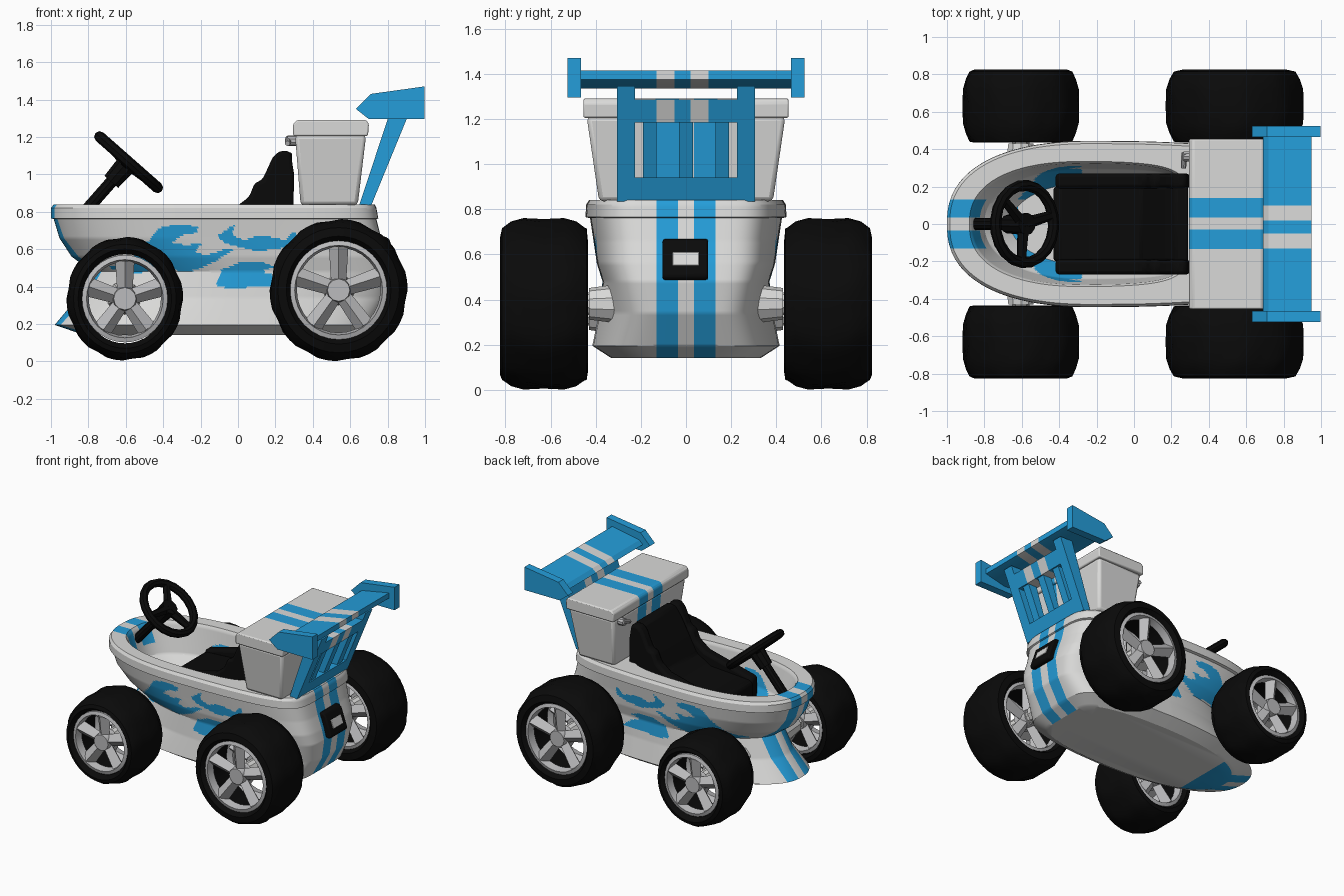
import bpy, bmesh, math
from mathutils import Vector, Matrix

if "Cube" in bpy.data.objects:
    bpy.data.objects.remove(bpy.data.objects["Cube"])


def material(name, rgb):
    m = bpy.data.materials.new(name)
    m.diffuse_color = (*rgb, 1)
    m.use_nodes = True
    m.node_tree.nodes["Principled BSDF"].inputs["Base Color"].default_value = m.diffuse_color
    return m


WHITE = material("porcelain white", (0.70, 0.70, 0.69))
BLUE = material("racing blue", (0.018, 0.34, 0.70))
BLACK = material("black", (0.003, 0.003, 0.003))
SILVER = material("silver", (0.50, 0.50, 0.51))


def make(name, bm, mats, bevel=0, mirror=False, angle=30):
    bmesh.ops.recalc_face_normals(bm, faces=bm.faces)
    me = bpy.data.meshes.new(name)
    bm.to_mesh(me)
    bm.free()
    for m in mats:
        me.materials.append(m)
    ob = bpy.data.objects.new(name, me)
    bpy.context.collection.objects.link(ob)
    bpy.ops.object.select_all(action='DESELECT')
    ob.select_set(True)
    bpy.context.view_layer.objects.active = ob
    bpy.ops.object.shade_smooth_by_angle(angle=math.radians(angle))
    if bevel:
        b = ob.modifiers.new("bevel", 'BEVEL')
        b.width, b.segments, b.limit_method = bevel, 2, 'ANGLE'
    if mirror:
        ob.modifiers.new("mirror", 'MIRROR').use_axis = (False, True, False)
    return ob


def cut(bm, axis, values):
    no = Vector((axis == 'x', axis == 'y', axis == 'z'))
    for v in values:
        bmesh.ops.bisect_plane(bm, geom=bm.verts[:] + bm.edges[:] + bm.faces[:],
                               plane_co=no * v, plane_no=no, dist=1e-5)


def paint(bm, rule):
    bmesh.ops.recalc_face_normals(bm, faces=bm.faces)
    for f in bm.faces:
        f.material_index = int(rule(f.calc_center_median(), f.normal))


def stripes(bm, bands):
    cut(bm, 'y', [v for b in bands for v in b])
    paint(bm, lambda c, n: any(a < c.y < b for a, b in bands))


def prism(bm, pts, y0, y1):
    """Extrude an (x, z) outline from y0 to y1."""
    a = [bm.verts.new((x, y0, z)) for x, z in pts]
    b = [bm.verts.new((x, y1, z)) for x, z in pts]
    n = len(pts)
    bm.faces.new(a)
    bm.faces.new(b)
    for i in range(n):
        bm.faces.new((a[i], a[(i + 1) % n], b[(i + 1) % n], b[i]))


def rod(bm, p0, p1, r0, r1=None, segs=10):
    p0, p1 = Vector(p0), Vector(p1)
    d = p1 - p0
    rot = d.to_track_quat('Z', 'Y').to_matrix().to_4x4()
    bmesh.ops.create_cone(bm, cap_ends=True, segments=segs, radius1=r0,
                          radius2=r0 if r1 is None else r1, depth=d.length,
                          matrix=Matrix.Translation((p0 + p1) / 2) @ rot)


def lathe(bm, prof, cx=0, cz=0, zs=1, segs=32, tread=None):
    """Turn a closed (radius, y) profile about a y axis; tread = (first, last, middle y)."""
    rings = []
    for i in range(segs):
        ring = []
        for k, (r, y) in enumerate(prof):
            a = 2 * math.pi * i / segs
            if tread and tread[0] <= k <= tread[1]:
                a += 1.3 * abs(y - tread[2])
                r *= 0.978 if (i // 2) % 2 else 1
            ring.append(bm.verts.new((cx + r * math.cos(a), y, cz + zs * r * math.sin(a))))
        rings.append(ring)
    n = len(prof)
    for i in range(segs):
        p, q = rings[i], rings[(i + 1) % segs]
        for k in range(n):
            bm.faces.new((p[k], p[(k + 1) % n], q[(k + 1) % n], q[k]))


# ---- hull: horizontal outlines lofted from the foot, over the rim, down into the bowl
N = 190


def outline(z, xf, xb, w, wb, xm, n):
    pts = []
    for i in range(81):
        a = i / 80 * math.pi / 2
        c, s = max(0, math.cos(a)), math.sin(a)
        pts.append((xm - (xm - xf) * c ** (2 / n), w * s ** (2 / n)))
    for i in range(1, 121):
        a = i / 120 * math.pi / 2
        u, v = math.sin(a) ** (1 / 3), max(0, math.cos(a)) ** (1 / 3)
        pts.append((xm + (xb - xm) * u, v * (w + (wb - w) * u * u) if i < 120 else 0))
    acc = [0]
    for p, q in zip(pts, pts[1:]):
        acc.append(acc[-1] + math.dist(p, q))
    half, j = [], 0
    for i in range(N + 1):
        t = acc[-1] * i / N
        while j < len(acc) - 2 and acc[j + 1] < t:
            j += 1
        f = (t - acc[j]) / (acc[j + 1] - acc[j])
        half.append([pts[j][k] + f * (pts[j + 1][k] - pts[j][k]) for k in (0, 1)])
    half[0][1] = half[-1][1] = 0
    ring = half + [(x, -y) for x, y in half[-2:0:-1]]
    return [(x, y, z) for x, y in ring]


# height, front x, back x, half width, half width at back, x of widest point, nose roundness
KEYS = [(.14, -.82, .63, .33, .26, 0, 2.3), (.195, -.98, .72, .415, .33, 0, 2.3),
        (.34, -.86, .80, .385, .29, 0, 2.0), (.48, -.78, .82, .37, .33, 0, 2.0),
        (.56, -.89, .80, .395, .36, -.1, 2.1), (.66, -.955, .765, .41, .37, -.2, 2.3),
        (.76, -.985, .74, .425, .38, -.2, 2.4), (.765, -1.0, .75, .445, .40, -.2, 2.4),
        (.82, -1.0, .74, .443, .40, -.2, 2.4), (.84, -.985, .73, .43, .385, -.2, 2.4),
        (.84, -.88, .29, .335, .30, -.25, 2.4), (.82, -.865, .28, .325, .29, -.25, 2.4),
        (.62, -.80, .27, .295, .28, -.25, 2.2), (.50, -.66, .25, .22, .22, -.25, 2.0)]
rows = [KEYS[0]]
for a, b in zip(KEYS, KEYS[1:]):
    steps = max(1, round(abs(b[0] - a[0]) / .01))
    rows += [[p + (q - p) * s / steps for p, q in zip(a, b)] for s in range(1, steps + 1)]

bm = bmesh.new()
rings = [[bm.verts.new(p) for p in outline(*r)] for r in rows]
for a, b in zip(rings, rings[1:]):
    for i in range(2 * N):
        j = (i + 1) % (2 * N)
        bm.faces.new((a[i], a[j], b[j], b[i]))
bm.faces.new(rings[0])
bm.faces.new(rings[-1])

# flame outlines on the flanks, as (x, z)
FLAMES = [
    [(-.70, .50), (-.58, .54), (-.49, .63), (-.42, .71), (-.34, .735), (-.21, .72), (-.22, .69),
     (-.31, .67), (-.35, .635), (-.28, .62), (-.19, .635), (-.23, .59), (-.18, .565),
     (-.07, .60), (-.02, .60), (-.12, .535), (-.20, .50), (-.25, .48), (-.40, .49), (-.55, .47)],
    [(-.11, .67), (-.02, .73), (-.03, .675), (.03, .65), (.12, .675), (.25, .65), (.31, .70),
     (.31, .635), (.22, .60), (.09, .59), (0, .615), (-.07, .63)],
    [(-.115, .405), (-.09, .49), (0, .525), (.12, .535), (.20, .505), (.12, .48), (.20, .46),
     (.28, .40), (.04, .395), (-.04, .385)]]


def inside(x, z, poly):
    hit = False
    for (x0, z0), (x1, z1) in zip(poly, poly[1:] + poly[:1]):
        if (z0 > z) != (z1 > z) and x < x0 + (z - z0) * (x1 - x0) / (z1 - z0):
            hit = not hit
    return hit


def hull_rule(c, n):
    bowl = n.x * (c.x + .2) + n.y * c.y < 0 and c.z > .5 and c.x < .4
    if c.z < .141:
        return c.x < -.62
    if abs(c.y) < .13:
        return abs(c.y) > .036 and (c.x < -.62 or c.x > .5) and not (bowl and c.z < .7)
    if bowl:
        return c.x < -.28 and inside(c.x, c.z, FLAMES[0])
    return c.z > .2 and any(inside(c.x, c.z, f) for f in FLAMES)


cut(bm, 'y', (-.13, -.036, .036, .13))
cut(bm, 'x', (-.62, .5))
paint(bm, hull_rule)
make("hull", bm, [WHITE, BLUE])

# ---- tank and lid with racing stripes
STRIPES = [(-.135, -.03), (.036, .14)]
bm = bmesh.new()
prism(bm, [(.335, .835), (.64, .835), (.685, 1.21), (.305, 1.21)], -1, 1)
for v in bm.verts:
    v.co.y *= .385 if v.co.z < 1 else .44
stripes(bm, STRIPES)
make("tank", bm, [WHITE, BLUE], bevel=.02)
bm = bmesh.new()
prism(bm, [(.295, 1.205), (.695, 1.205), (.70, 1.27), (.685, 1.29), (.315, 1.29), (.295, 1.27)], -.455, .455)
stripes(bm, STRIPES)
make("tank_lid", bm, [WHITE, BLUE], bevel=.008)
bm = bmesh.new()
rod(bm, (.32, .36, 1.18), (.265, .36, 1.18), .028)
rod(bm, (.27, .38, 1.19), (.265, .30, 1.165), .018, .014)
make("flush_lever", bm, [SILVER])

# ---- spoiler: slanted slotted stand, wing and end plates


def slant(z0, z1, thin=0):
    lo, hi = (lambda z: .65 + thin + (z - .84) * .33), (lambda z: .715 - thin + (z - .84) * .41)
    return [(lo(z0), z0), (hi(z0), z0), (hi(z1), z1), (lo(z1), z1)]


WING_BANDS = [(-.13, -.05), (.02, .10)]
bm = bmesh.new()
for s in (-1, 1):
    prism(bm, slant(.835, 1.345), s * .225, s * .305)
prism(bm, slant(.835, .94), -.225, .225)
for y in (-.16, 0, .16):
    prism(bm, slant(.93, 1.20, .01), y - .03, y + .03)
make("spoiler_stand", bm, [BLUE])
bm = bmesh.new()
prism(bm, slant(1.185, 1.285), -.225, .225)
stripes(bm, WING_BANDS)
make("spoiler_crossbar", bm, [BLUE, WHITE])
bm = bmesh.new()
prism(bm, [(.69, 1.345), (.72, 1.372), (.95, 1.415), (.95, 1.375), (.78, 1.335)], -.47, .47)
stripes(bm, WING_BANDS)
make("wing", bm, [BLUE, WHITE])
bm = bmesh.new()
prism(bm, [(.63, 1.35), (.71, 1.43), (.997, 1.47), (.997, 1.295), (.70, 1.295)], .465, .525)
make("wing_end_plates", bm, [BLUE], mirror=True)

# ---- seat: cushion with backrest, plus side bolsters
bm = bmesh.new()
prism(bm, [(-.43, .50), (-.43, .69), (-.40, .71), (-.08, .73), (.04, .80), (.17, 1.04), (.22, 1.11),
           (.29, 1.12), (.29, .50)], -.2, .2)
make("seat", bm, [BLACK], bevel=.015)
bm = bmesh.new()
prism(bm, [(-.42, .52), (-.42, .72), (-.02, .82), (.06, .88), (.09, .955), (.13, .97), (.185, 1.09),
           (.22, 1.125), (.28, 1.125), (.30, 1.0), (.29, .52)], .19, .27)
make("seat_bolsters", bm, [BLACK], bevel=.02, mirror=True)

# ---- steering wheel and column
centre, axis = Vector((-.585, 0, 1.065)), Vector((.66, 0, .75)).normalized()
bm = bmesh.new()
lathe(bm, [(.207 + .03 * math.cos(k * math.pi / 4), .03 * math.sin(k * math.pi / 4)) for k in range(8)], segs=20)
for a in (0, 125, 235):
    a = math.radians(a + 180)
    rod(bm, (0, -.01, 0), (.2 * math.cos(a), 0, .2 * math.sin(a)), .035, .025, 6)
rod(bm, (0, -.14, 0), (0, .02, 0), .05, .06)
rod(bm, (0, -.41, 0), (0, -.12, 0), .033)
turn = Vector((0, 1, 0)).rotation_difference(axis).to_matrix().to_4x4()
bmesh.ops.transform(bm, matrix=Matrix.Translation(centre) @ turn, verts=bm.verts)
make("steering_wheel", bm, [BLACK])

# ---- wheels: tyre, rim with five spokes, axle (mirrored across the car)
for name, cx, cz, R, zs, rim in (("front", -.605, .335, .312, 1.06, .225), ("rear", .538, .381, .369, 1.03, .255)):
    bm = bmesh.new()
    lathe(bm, [(rim, .46), (rim + .02, .435), (.88 * R, .44), (.96 * R, .485), (R, .54), (R, .63), (R, .72),
               (.96 * R, .775), (.88 * R, .815), (rim + .025, .825), (rim, .79)], cx, cz, zs, 40, (3, 7, .63))
    make(name + "_tyres", bm, [BLACK], mirror=True)
    bm = bmesh.new()
    for y, d in ((.795, 1), (.465, -1)):
        lathe(bm, [(rim + .004, y), (rim - .02, y + .008 * d), (rim - .032, y - .05 * d), (rim + .004, y - .08 * d)],
              cx, cz, 1.02)
        for k in range(5):
            a = math.radians(90 + 72 * k)
            rod(bm, (cx, y - .055 * d, cz),
                (cx + (rim - .02) * math.cos(a), y - .04 * d, cz + (rim - .02) * math.sin(a)), .038, .052, 4)
        rod(bm, (cx, y - .1 * d, cz), (cx, y - .005 * d, cz), .075, .06, 12)
    make(name + "_rims", bm, [SILVER], mirror=True)
    bm = bmesh.new()
    rod(bm, (cx, .1, cz), (cx, .72, cz), .05)
    rod(bm, (cx, .2, cz), (cx, .43, cz), .10, .07)
    make(name + "_axles", bm, [WHITE], mirror=True)

# ---- rear lamp, leaning with the back of the hull
bm = bmesh.new()
prism(bm, [(.72, .51), (.845, .485), (.86, .505), (.81, .65), (.79, .668), (.70, .665)], -.103, .098)
make("lamp_housing", bm, [BLACK], bevel=.01)
bm = bmesh.new()
prism(bm, [(.82, .55), (.850, .55), (.829, .61), (.80, .61)], -.06, .058)
make("lamp_lens", bm, [WHITE], bevel=.003)
